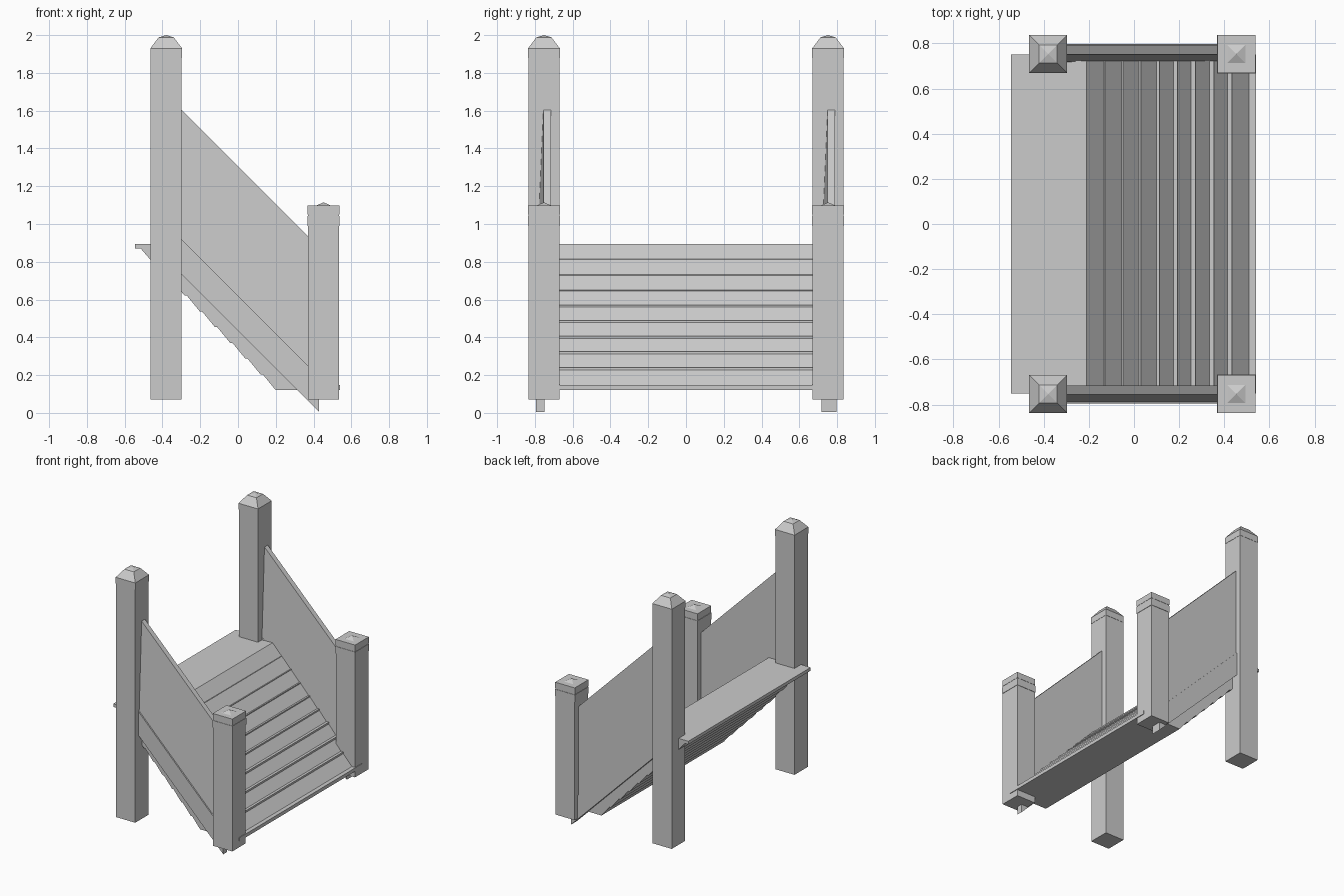
import bpy

if "Cube" in bpy.data.objects:
    bpy.data.objects.remove(bpy.data.objects["Cube"])


def make_mesh(name, verts, faces):
    me = bpy.data.meshes.new(name)
    me.from_pydata(verts, [], faces)
    me.validate()
    me.update()
    ob = bpy.data.objects.new(name, me)
    bpy.context.collection.objects.link(ob)
    return ob


def square_stack(name, cx, cy, rings):
    """Square column built from (half width, z) rings; zero width makes a point."""
    verts, faces = [], []
    for h, z in rings:
        if h > 0:
            verts += [(cx + sx * h, cy + sy * h, z)
                      for sx, sy in ((-1, -1), (1, -1), (1, 1), (-1, 1))]
    full = len(verts) // 4
    for r in range(full - 1):
        for k in range(4):
            a, b = r * 4 + k, r * 4 + (k + 1) % 4
            faces.append((a, b, b + 4, a + 4))
    faces.append((3, 2, 1, 0))
    top = (full - 1) * 4
    verts.append((cx, cy, rings[-1][1]))
    faces += [(top + k, top + (k + 1) % 4, len(verts) - 1) for k in range(4)]
    return make_mesh(name, verts, faces)


def loft(name, a, b):
    """Solid between two matching outlines."""
    n = len(a)
    faces = [(i, (i + 1) % n, (i + 1) % n + n, i + n) for i in range(n)]
    faces += [tuple(reversed(range(n))), tuple(range(n, 2 * n))]
    return make_mesh(name, list(a) + list(b), faces)


def side_prism(name, outline, y0, y1):
    return loft(name, [(x, y0, z) for x, z in reversed(outline)],
                [(x, y1, z) for x, z in reversed(outline)])


POST_Y = 0.752
for side, label in ((-1, "front"), (1, "back")):
    y = side * POST_Y
    # tall upper posts with domed caps
    square_stack(f"tall_post_{label}", -0.38, y, [(0.082, 0.07), (0.082, 1.88), (0.082, 1.9)
                 , (0, 1.9)])
    square_stack(f"tall_post_cap_{label}", -0.38, y,
                 [(0.084, 1.88), (0.084, 1.93), (0.04, 1.988), (0, 2.0)])
    # short lower posts with flat caps
    square_stack(f"short_post_{label}", 0.453, y, [(0.082, 0.07), (0.082, 1.06), (0, 1.06)])
    square_stack(f"short_post_band_{label}", 0.453, y, [(0.085, 0.99), (0.085, 1.043), (0, 1.043)])
    square_stack(f"short_post_cap_{label}", 0.453, y,
                 [(0.084, 1.05), (0.084, 1.097), (0.04, 1.097), (0, 1.115)])

# sloped side panels, each leaning slightly on its -y face
for label, y in (("front", -0.755), ("back", 0.75)):
    def section(x):
        return [(x, y, 1.305 - x), (x, y - 0.03, 0.62 - x),
                (x, y + 0.04, 0.62 - x), (x, y + 0.04, 1.305 - x)]
    loft(f"side_panel_{label}", section(-0.31), section(0.38))

# stringers under the side panels
stringer = [(-0.31, 0.745), (0.43, 0.005), (0.43, 0.19), (-0.31, 0.93)]
side_prism("stringer_front", stringer, -0.795, -0.748)
side_prism("stringer_back", stringer, 0.718, 0.797)

# ramp deck: landing, overlapping sloped boards, stepped underside
STEPS, DX, DZ = 9, 0.0805, 0.0835
top = [(-0.545, 0.87), (-0.545, 0.895), (-0.21, 0.895)]
for i in range(1, STEPS + 1):
    x, z, g = -0.21 + DX * i, 0.895 - DZ * i, 0.02 * min(1, i / 6)
    if i < STEPS:
        top += [(x - g, z + g * 0.7), (x, z + g * 0.7), (x, z)]
    else:
        top += [(x - 0.006, 0.147), (0.54, 0.147), (0.54, 0.12)]
under = [(0.2, 0.12)]
for i in range(1, STEPS):
    x, z = 0.2 - DX * i, 0.12 + DZ * i
    under += [(x + 0.012, z), (x, z)]
under += [(-0.515, 0.87)]
side_prism("ramp_deck", top + under, -0.75, 0.75)
